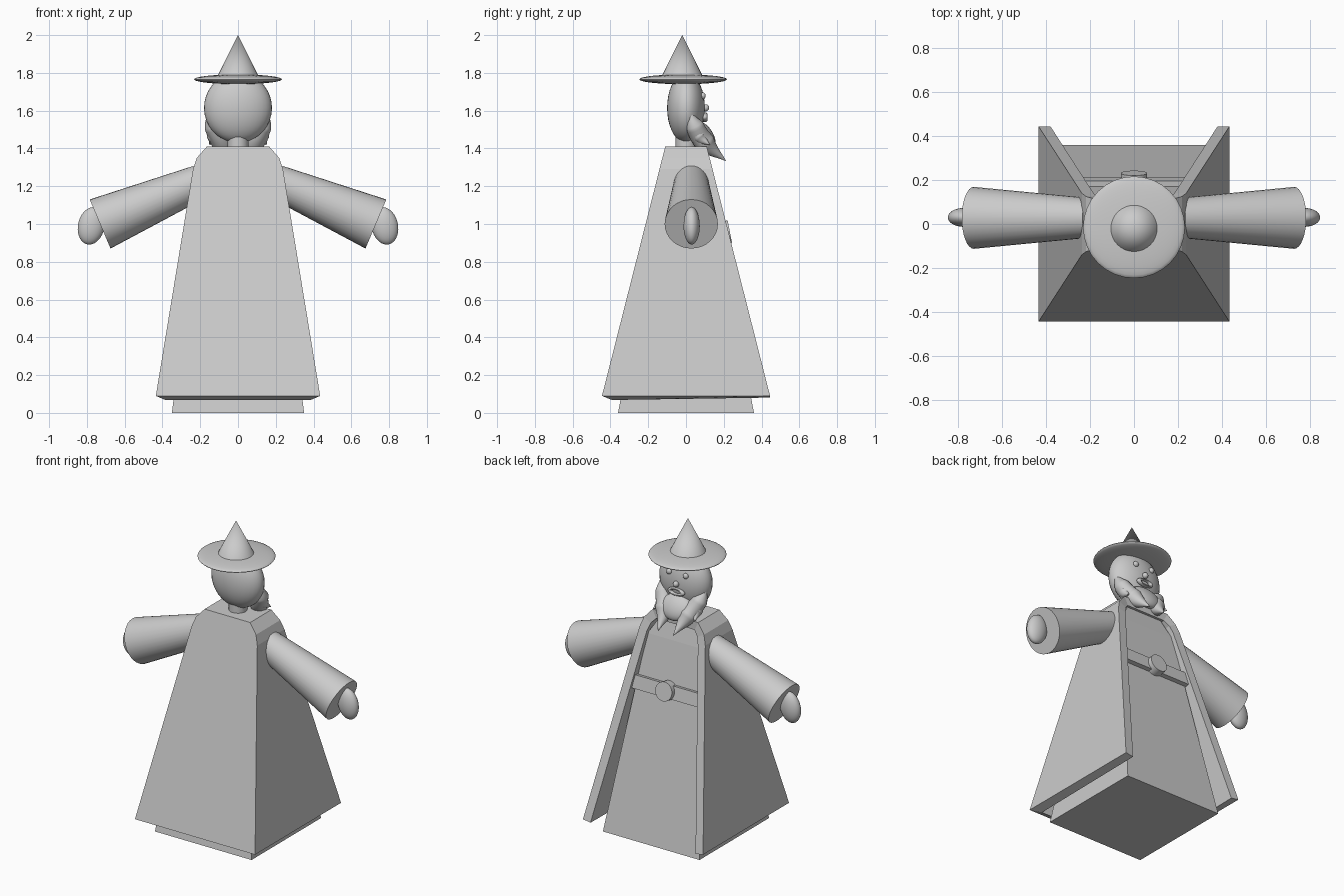
import bpy, bmesh
from math import radians, pi
from mathutils import Vector

if "Cube" in bpy.data.objects:
    bpy.data.objects.remove(bpy.data.objects["Cube"])


def finish(name, smooth=True):
    ob = bpy.context.object
    ob.name = name
    bpy.ops.object.transform_apply(location=False, rotation=False, scale=True)
    if smooth:
        bpy.ops.object.shade_smooth_by_angle(angle=radians(35))
    return ob


def ball(name, loc, size, rot=(0, 0, 0)):
    bpy.ops.mesh.primitive_uv_sphere_add(segments=32, ring_count=18, radius=1, location=loc, rotation=rot)
    bpy.context.object.scale = size
    return finish(name)


def cone(name, a, b, r1, r2):
    a, b = Vector(a), Vector(b)
    d = b - a
    bpy.ops.mesh.primitive_cone_add(vertices=32, radius1=r1, radius2=r2, depth=d.length, location=(a + b) / 2,
                                    rotation=d.to_track_quat('Z', 'Y').to_euler())
    return finish(name)


def mesh_object(name, bm):
    me = bpy.data.meshes.new(name)
    bm.to_mesh(me)
    bm.free()
    ob = bpy.data.objects.new(name, me)
    bpy.context.collection.objects.link(ob)
    return ob


def strand(name, points):
    # tapered tuft: each point is (x, y, z, radius)
    cu = bpy.data.curves.new(name, 'CURVE')
    cu.dimensions = '3D'
    cu.bevel_depth = 1
    cu.bevel_resolution = 5
    cu.use_fill_caps = True
    sp = cu.splines.new('BEZIER')
    sp.bezier_points.add(len(points) - 1)
    for p, (x, y, z, r) in zip(sp.bezier_points, points):
        p.co, p.radius = (x, y, z), r
        p.handle_left_type = p.handle_right_type = 'AUTO'
    ob = bpy.data.objects.new(name, cu)
    bpy.context.collection.objects.link(ob)
    bpy.ops.object.select_all(action='DESELECT')
    ob.select_set(True)
    bpy.context.view_layer.objects.active = ob
    bpy.ops.object.convert(target='MESH')
    finish(name)


# robe: tapered square body with sloping shoulders
bm = bmesh.new()
rings = []
for z, hx, hy in [(0, .35, .36), (1.25, .195, .12), (1.37, .12, .09)]:
    rings.append([bm.verts.new((sx * hx, sy * hy, z)) for sx, sy in [(-1, -1), (1, -1), (1, 1), (-1, 1)]])
for lo, hi in zip(rings, rings[1:]):
    for i in range(4):
        j = (i + 1) % 4
        bm.faces.new([lo[i], lo[j], hi[j], hi[i]])
bm.faces.new(rings[0][::-1])
bm.faces.new(rings[-1])
mesh_object("robe", bm)

# cloak: arched shell, closed on the -y side and open on the +y side
half = [(.435, .09), (.238, 1.29), (.218, 1.35), (.165, 1.41)]
arch = half + [(-x, z) for x, z in reversed(half)]
bm = bmesh.new()
depth = lambda z: .445 - (z - .09) * .2538
near = [bm.verts.new((x, -depth(z), z)) for x, z in arch]
far = [bm.verts.new((x, depth(z), z)) for x, z in arch]
for i in range(len(arch) - 1):
    bm.faces.new([near[i], far[i], far[i + 1], near[i + 1]])
panel = bm.faces.new(near)
bmesh.ops.recalc_face_normals(bm, faces=bm.faces[:])
panel.normal_update()
if panel.normal.y > 0:
    bmesh.ops.reverse_faces(bm, faces=bm.faces[:])
cloak = mesh_object("cloak", bm)
m = cloak.modifiers.new("thickness", 'SOLIDIFY')
m.thickness, m.offset, m.use_even_offset = .055, -1, True

# belt and round buckle
bpy.ops.mesh.primitive_cube_add(size=1, location=(0, .185, .95), rotation=(radians(11), 0, 0))
bpy.context.object.scale = (.5, .04, .085)
finish("belt", False)
cone("buckle", (0, .18, .95), (0, .232, .96), .06, .06)

# sleeves and hands
for side, s in (("right", 1), ("left", -1)):
    cone(side + "_sleeve", (s * .2, .028, 1.225), (s * .73, .028, 1.0), .09, .141)
    ball(side + "_hand", (s * .777, .03, .99), (.07, .043, .1), (0, s * radians(-12), 0))

# neck, head and hat
cone("neck", (0, 0, 1.36), (0, 0, 1.5), .055, .055)
ball("head", (0, 0, 1.615), (.18, .1, .185))
ball("hat_brim", (0, -.015, 1.766), (.232, .232, .026))
cone("hat_cone", (0, -.02, 1.77), (0, -.02, 2), .115, 0)

# face
for s in (-1, 1):
    ball("eye", (s * .06, .09, 1.678), (.018, .014, .018))
ball("nose", (0, .103, 1.615), (.018, .02, .019))
bpy.ops.mesh.primitive_torus_add(major_segments=32, minor_segments=12, major_radius=.045, minor_radius=.015,
                                 location=(0, .1, 1.565), rotation=(pi / 2, 0, 0))
bpy.context.object.scale = (1, .42, .9)
finish("mouth")

# beard: two long tufts, two short outer tufts and a filled middle
for s in (-1, 1):
    strand("beard_tuft", [(s * .155, .02, 1.585, .012), (s * .132, .045, 1.52, .048),
                          (s * .085, .1, 1.43, .056), (s * .055, .21, 1.335, .002)])
    strand("beard_outer_tuft", [(s * .14, .04, 1.54, .03), (s * .13, .075, 1.46, .035), (s * .15, .125, 1.42, .002)])
ball("beard_middle", (0, .1, 1.465), (.105, .045, .085), (radians(30), 0, 0))
